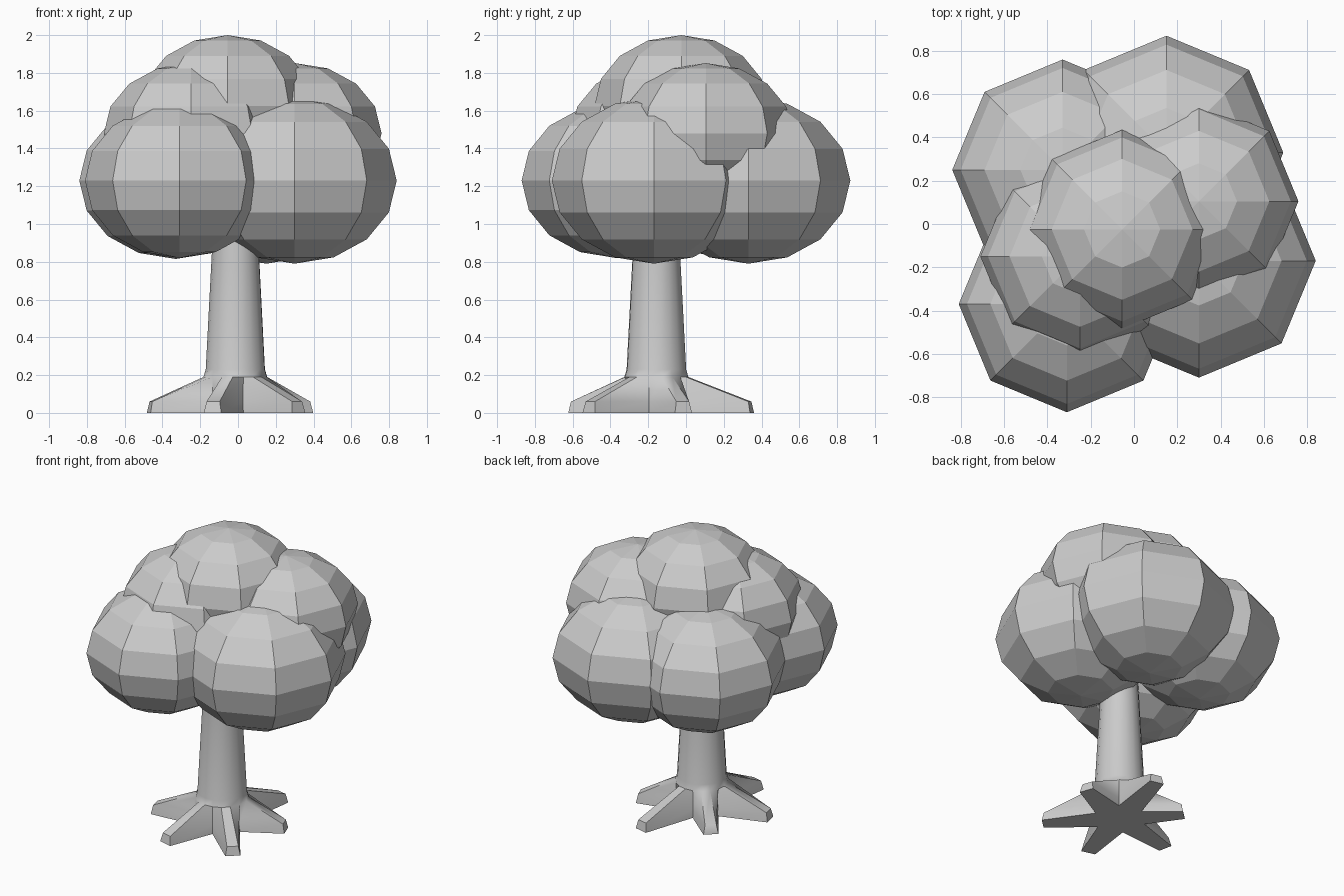
import bpy, bmesh, math
from math import cos, sin, radians

if "Cube" in bpy.data.objects:
    bpy.data.objects.remove(bpy.data.objects["Cube"])

# Foliage: squashed 8-sided faceted balls (x, y, z, radius, half height)
clumps = [
    ("front_left", -0.31, -0.37, 1.23, 0.50, 0.41),
    ("front_right", 0.30, -0.17, 1.23, 0.54, 0.44),
    ("back_right", 0.15, 0.33, 1.23, 0.54, 0.44),
    ("back_left", -0.33, 0.25, 1.23, 0.51, 0.415),
    ("upper_right", 0.30, 0.105, 1.48, 0.46, 0.372),
    ("upper_left", -0.25, -0.15, 1.48, 0.46, 0.372),
    ("crown", -0.055, -0.025, 1.625, 0.46, 0.375),
]
for name, x, y, z, r, h in clumps:
    bpy.ops.mesh.primitive_uv_sphere_add(segments=8, ring_count=8, radius=1, location=(x, y, z))
    ob = bpy.context.object
    ob.name = "foliage_" + name
    ob.scale = (r, r, h)

# Trunk with six flared roots: (angle, length)
CX, CY = -0.013, -0.157
roots = [(20, 0.42), (77, 0.52), (133, 0.41), (192, 0.47), (255, 0.47), (313, 0.49)]
bm = bmesh.new()


def star(z, valley, inset, half_width):
    """Ring with a valley point and two tip points for each root."""
    pts = []
    for i, (a, length) in enumerate(roots):
        prev = roots[i - 1][0] - (360 if i == 0 else 0)
        m, t = radians((a + prev) / 2), radians(a)
        pts.append((valley * cos(m), valley * sin(m)))
        for s in (-half_width, half_width):
            d = length - inset
            pts.append((d * cos(t) - s * sin(t), d * sin(t) + s * cos(t)))
    return [bm.verts.new((CX + x, CY + y, z)) for x, y in pts]


def circle(z, r):
    """Trunk ring with points matching the star layout."""
    ring = []
    for i, (a, _) in enumerate(roots):
        prev = roots[i - 1][0] - (360 if i == 0 else 0)
        for t in ((a + prev) / 2, a - 10, a + 10):
            ring.append(bm.verts.new((CX + r * cos(radians(t)), CY + r * sin(radians(t)), z)))
    return ring


rings = [star(0, 0.17, 0, 0.048), star(0.06, 0.165, 0.012, 0.036),
         circle(0.19, 0.17), circle(0.23, 0.158), circle(0.82, 0.127), circle(1.15, 0.11)]
for lo, hi in zip(rings, rings[1:]):
    n = len(lo)
    for i in range(n):
        j = (i + 1) % n
        bm.faces.new((lo[i], lo[j], hi[j], hi[i]))
bm.faces.new(rings[0][::-1])
bm.faces.new(rings[-1])
bmesh.ops.recalc_face_normals(bm, faces=bm.faces)
mesh = bpy.data.meshes.new("trunk_and_roots")
bm.to_mesh(mesh)
bm.free()
trunk = bpy.data.objects.new("trunk_and_roots", mesh)
bpy.context.collection.objects.link(trunk)
bpy.ops.object.select_all(action='DESELECT')
trunk.select_set(True)
bpy.context.view_layer.objects.active = trunk
bpy.ops.object.shade_smooth_by_angle(angle=radians(50))
